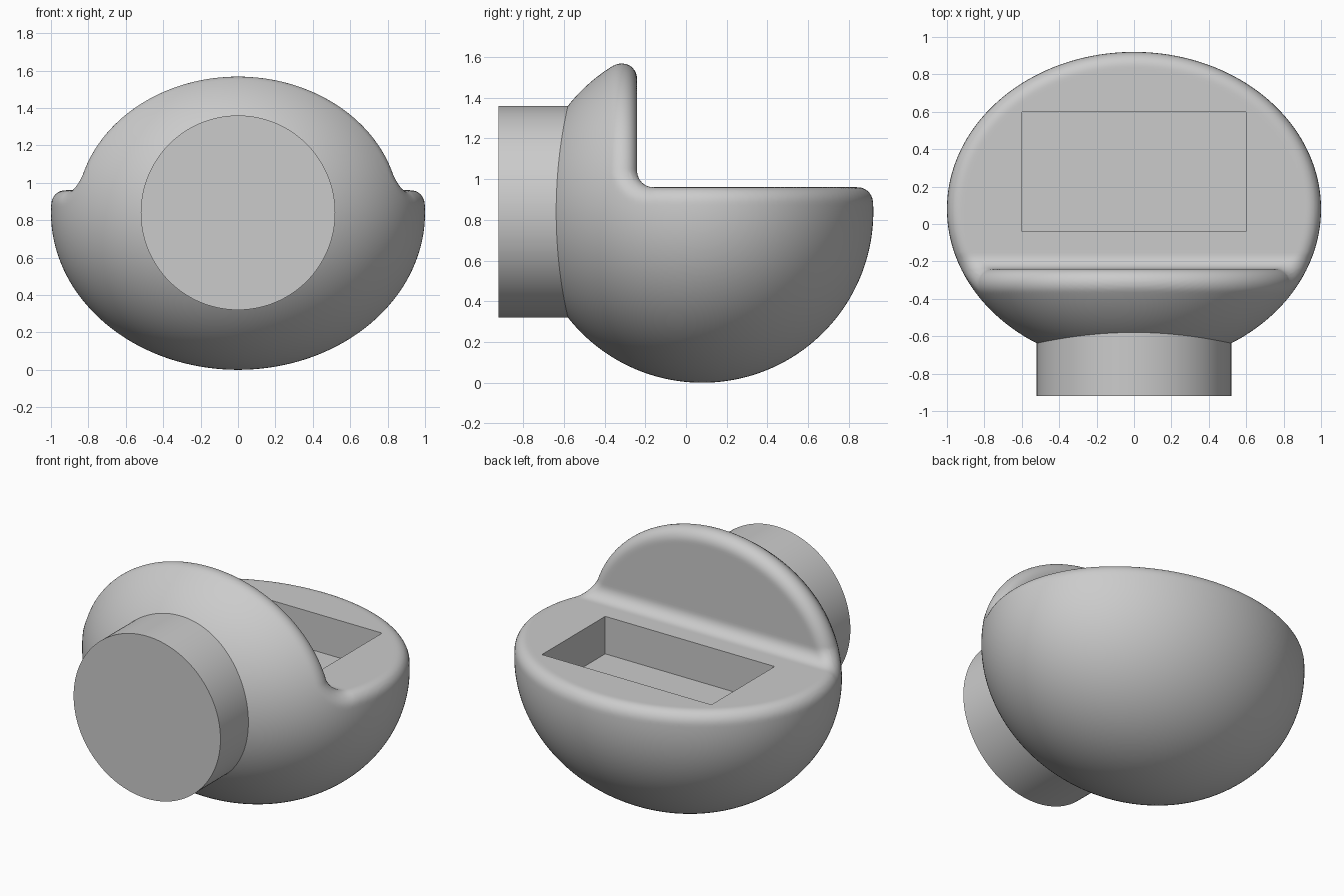
import bpy
import bmesh
from math import hypot, radians
from mathutils import Matrix, Vector

if "Cube" in bpy.data.objects:
    bpy.data.objects.remove(bpy.data.objects["Cube"], do_unlink=True)

CENTRE = Vector((0, 0.08, 0.84))
RADII = Vector((1, 0.84, 0.84))
WALL_Y, FLOOR_Z, FILLET = -0.24, 0.96, 0.08

grey = bpy.data.materials.new("plain_grey")
grey.use_nodes = True
grey.diffuse_color = (0.6, 0.6, 0.6, 1)
grey.node_tree.nodes["Principled BSDF"].inputs["Base Color"].default_value = grey.diffuse_color


def add_object(name, bm):
    mesh = bpy.data.meshes.new(name)
    bm.to_mesh(mesh)
    bm.free()
    obj = bpy.data.objects.new(name, mesh)
    bpy.context.collection.objects.link(obj)
    return obj


def add_box(name, low, high):
    low, high = Vector(low), Vector(high)
    bm = bmesh.new()
    place = Matrix.Translation((low + high) / 2) @ Matrix.Diagonal((high - low).to_4d())
    bmesh.ops.create_cube(bm, size=1, matrix=place)
    obj = add_object(name, bm)
    obj.hide_render = True
    return obj


def bake(obj):
    """Replace the mesh by its modified result."""
    graph = bpy.context.evaluated_depsgraph_get()
    mesh = bpy.data.meshes.new_from_object(obj.evaluated_get(graph))
    obj.modifiers.clear()
    obj.data = mesh


def cut(obj, cutter):
    mod = obj.modifiers.new("cut", "BOOLEAN")
    mod.operation, mod.solver, mod.object = "DIFFERENCE", "EXACT", cutter
    bake(obj)
    bpy.data.objects.remove(cutter, do_unlink=True)


def finish(obj):
    obj.data.materials.clear()
    obj.data.materials.append(grey)
    bpy.ops.object.select_all(action="DESELECT")
    obj.select_set(True)
    bpy.context.view_layer.objects.active = obj
    bpy.ops.object.shade_smooth_by_angle(angle=radians(30))


def body_distance(p):
    """Distance to the stepped ellipsoid with rolling-ball fillets."""
    # Outer ellipsoid
    d = p - CENTRE
    scaled = Vector(d[i] / RADII[i] for i in range(3))
    slope = Vector(scaled[i] / RADII[i] for i in range(3))
    k = scaled.length
    a = k * (k - 1) / slope.length + FILLET
    n = slope.normalized()
    # Step made of wall and floor, with a rounded inner corner
    u, v = p.y - WALL_Y, p.z - FLOOR_Z
    s, t = max(FILLET - u, 0), max(FILLET - v, 0)
    h = hypot(s, t)
    b = max(min(u, v), FILLET) - h + FILLET
    c = (n.y * s + n.z * t) / h if h else n.y
    # Rounded rim where the two meet
    if a > c * b and b > c * a:
        return (max(a * a + b * b - 2 * a * b * c, 0) / max(1 - c * c, 0.05)) ** 0.5 - FILLET
    return max(a, b) - FILLET


# Body: ellipsoid with a step cut away, evenly remeshed
bm = bmesh.new()
bmesh.ops.create_uvsphere(bm, u_segments=128, v_segments=64, radius=1,
                          matrix=Matrix.Translation(CENTRE) @ Matrix.Diagonal(RADII.to_4d()))
body = add_object("body", bm)
cut(body, add_box("step_cutter", (-2, WALL_Y, FLOOR_Z), (2, 2, 2)))
remesh = body.modifiers.new("even_mesh", "REMESH")
remesh.mode, remesh.voxel_size = "VOXEL", 0.016
bake(body)

# Fillets: settle every vertex on the rounded surface
STEP = 0.0005
AXES = [Vector((STEP, 0, 0)), Vector((0, STEP, 0)), Vector((0, 0, STEP))]
for vert in body.data.vertices:
    p = vert.co.copy()
    for _ in range(4):
        f = body_distance(p)
        if abs(f) < 0.00001:
            break
        g = Vector((body_distance(p + e) - f) / STEP for e in AXES)
        p -= g * (f / max(g.length_squared, 0.3))
    vert.co = p
body.data.update()

# Rectangular pocket in the floor
cut(body, add_box("pocket_cutter", (-0.6, -0.04, 0.72), (0.6, 0.6, 1.2)))
finish(body)

# Round neck on the front
bm = bmesh.new()
bmesh.ops.create_cone(bm, cap_ends=True, segments=128, radius1=0.52, radius2=0.52, depth=0.42,
                      matrix=Matrix.Translation((0, -0.71, 0.84)) @ Matrix.Rotation(radians(90), 4, "X"))
finish(add_object("neck", bm))
